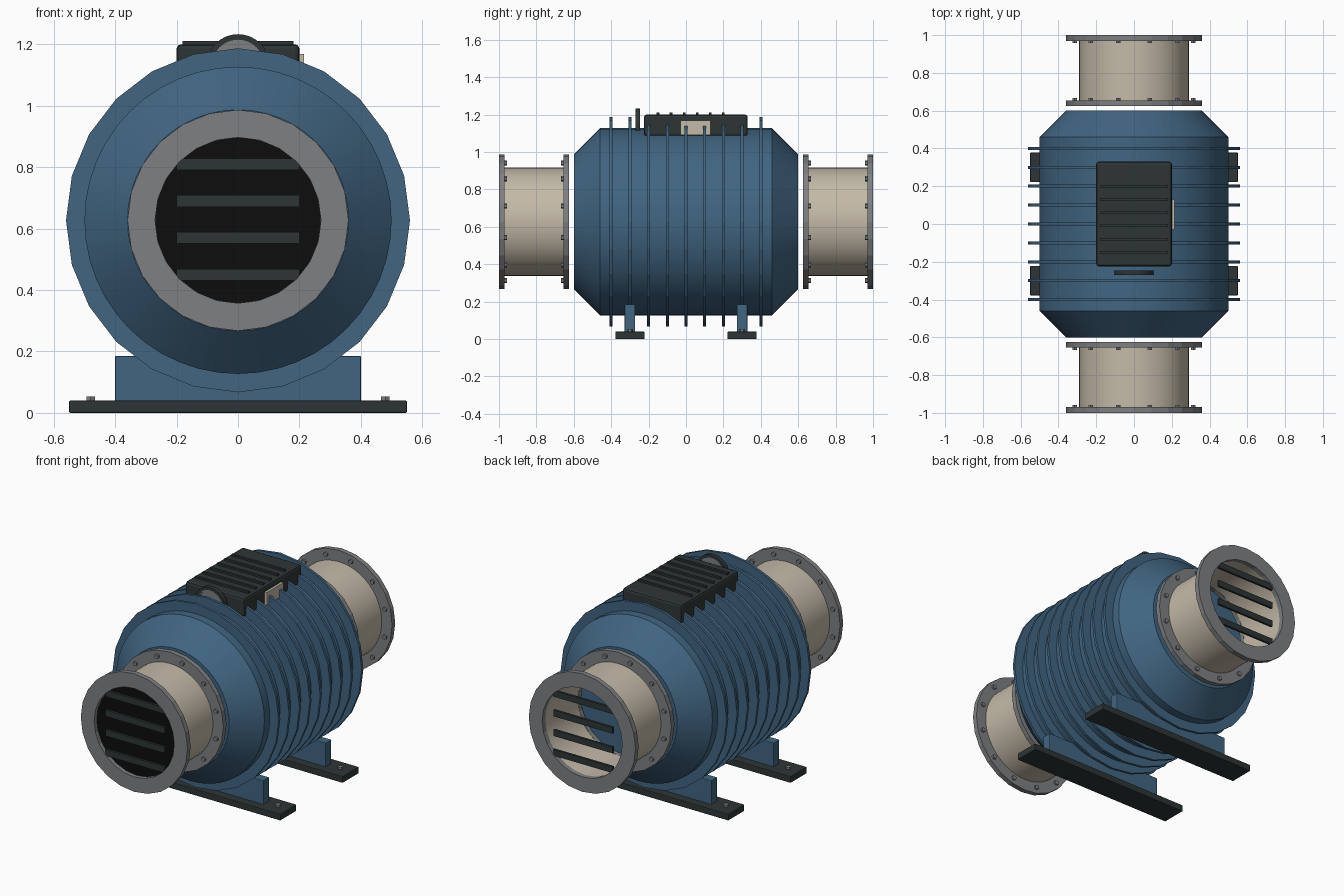
import bpy, bmesh, math
from mathutils import Matrix

if "Cube" in bpy.data.objects:
    bpy.data.objects.remove(bpy.data.objects["Cube"])

CZ = 0.627  # height of the machine's main axis


def material(name, rgb):
    m = bpy.data.materials.new(name)
    m.diffuse_color = (*rgb, 1)
    m.use_nodes = True
    m.node_tree.nodes["Principled BSDF"].inputs["Base Color"].default_value = m.diffuse_color
    return m


BLUE = material("housing blue", (0.052, 0.13, 0.22))
BEIGE = material("duct beige", (0.55, 0.49, 0.39))
GREY = material("flange grey", (0.21, 0.215, 0.225))
DARK = material("dark iron", (0.026, 0.036, 0.035))
BLACK = material("intake black", (0.004, 0.004, 0.004))


def finish(name, bm, mat, smooth=None, bevel=0):
    bmesh.ops.recalc_face_normals(bm, faces=bm.faces)
    me = bpy.data.meshes.new(name)
    bm.to_mesh(me)
    bm.free()
    me.materials.append(mat)
    ob = bpy.data.objects.new(name, me)
    bpy.context.collection.objects.link(ob)
    if bevel:
        b = ob.modifiers.new("bevel", 'BEVEL')
        b.width, b.segments = bevel, 2
    if smooth:
        bpy.context.view_layer.objects.active = ob
        ob.select_set(True)
        bpy.ops.object.shade_smooth_by_angle(angle=math.radians(smooth))
        ob.select_set(False)
    return ob


def lathe(name, profile, mat, sides, closed=False, smooth=None, z=CZ):
    """Revolve (radius, y) points about the y axis; open profiles get end caps."""
    bm = bmesh.new()
    rings = []
    for r, y in profile:
        rings.append([bm.verts.new((r * math.sin(math.tau * i / sides), y,
                                    z + r * math.cos(math.tau * i / sides)))
                      for i in range(sides)])
    pairs = list(zip(rings, rings[1:]))
    if closed:
        pairs.append((rings[-1], rings[0]))
    else:
        bm.faces.new(rings[0])
        bm.faces.new(rings[-1])
    for a, b in pairs:
        for i in range(sides):
            j = (i + 1) % sides
            bm.faces.new((a[i], a[j], b[j], b[i]))
    return finish(name, bm, mat, smooth)


def ring(name, r0, r1, y0, y1, mat, sides, smooth=None, z=CZ):
    return lathe(name, [(r0, y0), (r1, y0), (r1, y1), (r0, y1)], mat, sides, True, smooth, z)


def box(name, x, y, z, mat, bevel=0):
    bm = bmesh.new()
    bmesh.ops.create_cube(bm, size=1)
    for v in bm.verts:
        v.co = [(a + b) / 2 + c * (b - a) for (a, b), c in zip((x, y, z), v.co)]
    return finish(name, bm, mat, None, bevel)


def add_stud(bm, pos, axis, r, h):
    rot = Matrix.Rotation(math.pi / 2, 4, 'X') if axis == 'Y' else Matrix()
    bmesh.ops.create_cone(bm, cap_ends=True, segments=6, radius1=r, radius2=r, depth=h,
                          matrix=Matrix.Translation(pos) @ rot)


# Housing with tapered ends
lathe("housing", [(0.36, -0.60), (0.50, -0.46), (0.50, 0.46), (0.36, 0.60)], BLUE, 48, smooth=30)

# Cooling fins
for i in range(9):
    y = -0.4 + 0.1 * i
    ring(f"cooling_fin_{i + 1}", 0.485, 0.56, y - 0.008, y + 0.008, BLUE, 24)

# Ducts at both ends
for s, end in ((-1, "front"), (1, "back")):
    ring(f"{end}_duct", 0.27, 0.29, s * 0.625, s * 0.995, BEIGE, 48, smooth=30)
    ring(f"{end}_outer_flange", 0.27, 0.36, s * 0.97, s * 1.0, GREY, 24)
    ring(f"{end}_inner_flange", 0.27, 0.36, s * 0.625, s * 0.655, GREY, 24)
    # Flange bolts on the faces that look at each other
    bm = bmesh.new()
    for y in (0.966, 0.659):
        for k in range(12):
            a = math.radians(15 + 30 * k)
            add_stud(bm, (0.325 * math.cos(a), s * y, CZ + 0.325 * math.sin(a)), 'Y', 0.014, 0.016)
    finish(f"{end}_flange_bolts", bm, GREY)
    # Grille bars
    for k in range(4):
        z = 0.45 + 0.12 * k
        box(f"{end}_grille_bar_{k + 1}", (-0.2, 0.2), (s * 0.985 - 0.007, s * 0.985 + 0.007),
            (z - 0.019, z + 0.019), DARK)

# Dark backing behind the front grille
lathe("intake_backing", [(0.269, -0.975), (0.269, -0.965)], BLACK, 48)

# Feet: saddle, base rail and anchor bolts
for s, end in ((-1, "front"), (1, "back")):
    y = 0.30 * s
    box(f"{end}_saddle", (-0.40, 0.40), (y - 0.0275, y + 0.0275), (0.03, 0.185), BLUE, 0.003)
    box(f"{end}_base_rail", (-0.55, 0.55), (y - 0.078, y + 0.078), (0, 0.04), DARK, 0.004)
    bm = bmesh.new()
    for x in (-0.48, 0.48):
        add_stud(bm, (x, y, 0.045), 'Z', 0.016, 0.016)
    finish(f"{end}_anchor_bolts", bm, GREY)

# Terminal box with ribbed lid and side plate
box("terminal_box", (-0.20, 0.20), (-0.225, 0.33), (1.085, 1.20), DARK, 0.014)
for i in range(6):
    y = -0.15 + 0.07 * i
    box(f"lid_rib_{i + 1}", (-0.18, 0.18), (y - 0.007, y + 0.007), (1.195, 1.211), DARK)
box("side_plate", (0.195, 0.215), (-0.03, 0.13), (1.09, 1.168), BEIGE)

# Round dial in front of the terminal box
lathe("dial_body", [(0.08, -0.262), (0.08, -0.245)], GREY, 32, smooth=30, z=1.13)
ring("dial_rim", 0.085, 0.103, -0.270, -0.245, DARK, 32, smooth=30, z=1.13)
ring("dial_inner_ring", 0.078, 0.087, -0.266, -0.245, GREY, 32, smooth=30, z=1.13)
